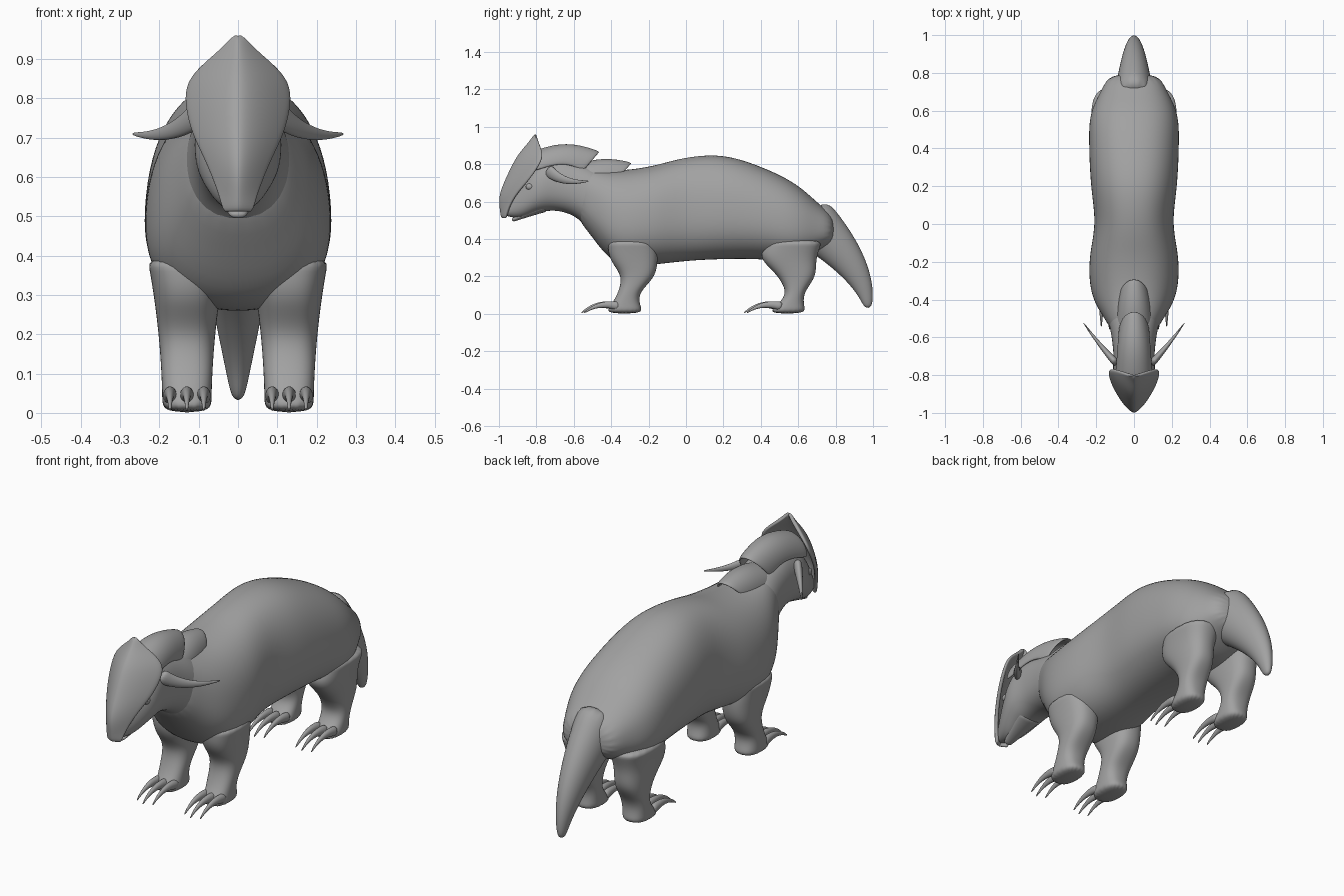
import bpy
import bmesh
from math import sin, cos, pi
from mathutils import Vector

cube = bpy.data.objects.get("Cube")
if cube:
    bpy.data.objects.remove(cube)

grey = bpy.data.materials.new("stone_grey")
grey.use_nodes = True
grey.diffuse_color = (0.36, 0.36, 0.36, 1)
shader = next(n for n in grey.node_tree.nodes if n.type == 'BSDF_PRINCIPLED')
shader.inputs["Base Color"].default_value = grey.diffuse_color


def curve(values, t):
    """Smooth curve through evenly spaced values, with t from 0 to 1."""
    last = len(values) - 1
    i = min(int(t * last), last - 1)
    f = t * last - i
    a, b, c, d = (values[min(max(i + k, 0), last)] for k in (-1, 0, 1, 2))
    slope_in, slope_out = (c - a) / 2, (d - b) / 2
    bend = 3 * (c - b) - 2 * slope_in - slope_out
    twist = slope_in + slope_out - 2 * (c - b)
    return b + f * (slope_in + f * (bend + f * twist))


def steps(count):
    return [i / count for i in range(count + 1)]


def skin(name, rows, closed=True, thickness=0):
    """Join rows of points into a smooth object; open rows make a shell."""
    bm = bmesh.new()
    verts = [[bm.verts.new(p) for p in row] for row in rows]
    size = len(rows[0])
    for low, high in zip(verts, verts[1:]):
        for i in range(size if closed else size - 1):
            j = (i + 1) % size
            bm.faces.new((low[i], low[j], high[j], high[i]))
    if closed:
        bm.faces.new(verts[0])
        bm.faces.new(verts[-1])
        bmesh.ops.recalc_face_normals(bm, faces=bm.faces)
    for face in bm.faces:
        face.smooth = True
    mesh = bpy.data.meshes.new(name)
    bm.to_mesh(mesh)
    bm.free()
    mesh.materials.append(grey)
    part = bpy.data.objects.new(name, mesh)
    bpy.context.collection.objects.link(part)
    if thickness:
        solid = part.modifiers.new("thickness", 'SOLIDIFY')
        solid.thickness = thickness
        solid.offset = -1
    smooth = part.modifiers.new("smooth", 'SUBSURF')
    smooth.levels = smooth.render_levels = 2


def ring(centre, side, up, count=20, power=2.0, low=1.0):
    """Superellipse section; low scales the half below the centre."""
    points = []
    for i in range(count):
        c, s = cos(2 * pi * i / count), sin(2 * pi * i / count)
        p = abs(c) ** (2 / power) * (1 if c > 0 else -1)
        q = abs(s) ** (2 / power) * (1 if s > 0 else -low)
        points.append(Vector(centre) + Vector(side) * p + Vector(up) * q)
    return points


def trunk(name, start, end, tops, bottoms, widths, middle):
    """Loft along y from evenly spaced top, bottom and half width curves."""
    rows = []
    for t in steps(16):
        top, bottom = curve(tops, t), curve(bottoms, t)
        z = bottom + (top - bottom) * middle
        rows.append(ring((0, start + (end - start) * t, z), (curve(widths, t), 0, 0),
                         (0, 0, top - z), power=2.3, low=middle / (1 - middle)))
    skin(name, rows)


def horn(name, start, bend, end, thick, thin, axis, wide):
    """Tapered curved tube, wide times as broad along the axis."""
    p, q, r = Vector(start), Vector(bend), Vector(end)
    rows = []
    for t in steps(7):
        along = (q - p).lerp(r - q, t)
        across = along.cross(Vector(axis)).normalized()
        side = across.cross(along).normalized()
        radius = thick + (thin - thick) * t
        rows.append(ring(p.lerp(q, t).lerp(q.lerp(r, t), t),
                         side * radius * wide, across * radius, 14))
    skin(name, rows)


def arched_plate(name, start, end, height, bulge, width):
    """Arched shell along y with a rounded, lifted rear rim."""
    rows = []
    for t in steps(6):
        row = []
        for u in steps(12):
            angle = (u - 0.5) * pi
            fall = 1 - cos(angle)
            row.append((width * (1 - t / 5) * sin(angle),
                        start + (end - start) * t - width * 0.9 * t * t * fall,
                        height + bulge * sin(pi * t) - width * 1.1 * fall))
        rows.append(row)
    skin(name, rows, False, 0.014)


# Body, then head with neck
trunk("body", -0.6, 0.8,
      (.8, .77, .79, .84, .85, .79, .69, .52),
      (.53, .28, .26, .28, .29, .29, .28, .38),
      (.1, .22, .24, .21, .23, .24, .23, .13), 0.42)
trunk("head", -0.99, -0.4,
      (.56, .7, .81, .84, .82, .79, .74),
      (.53, .51, .54, .55, .52, .44, .4),
      (.02, .07, .11, .11, .12, .14, .15), 0.48)
X, Z = (1, 0, 0), (0, 0, 1)
horn("lower_jaw", (0, -.93, .5), (0, -.85, .54), (0, -.75, .58), .01, .035, X, 2)
horn("tail", (0, .64, .52), (0, .96, .25), (0, .975, .03), .15, .02, X, 0.75)

# Face shield, swept up from snout to crest
rows = []
for t in steps(12):
    ridge = curve((-.99, -1, -.96, -.9, -.81), t)
    rim = curve((-.97, -.92, -.83, -.77, -.81), t)
    half = curve((.04, .08, .13, .13, .01), t)
    z = 0.51 + 0.455 * t
    rows.append([(half * u, ridge + (rim - ridge) * abs(u) ** 1.5, z)
                 for u in (2 * k - 1 for k in steps(12))])
skin("face_shield", rows, False, 0.018)

# Overlapping neck plates
arched_plate("front_neck_plate", -.82, -.46, .87, .04, 0.1)
arched_plate("rear_neck_plate", -.56, -.29, .81, .02, 0.1)

# Leg centres and half depths in y, evenly spaced from sole to shoulder or hip
LEGS = {
    "front": ((-.33, -.31, -.26, -.28, -.29), (.1, .06, .09, .13, .13)),
    "hind": ((.54, .58, .59, .55, .58), (.1, .05, .1, .15, .15)),
}
STANCE = 0.13

for side, s in (("left", 1), ("right", -1)):
    for kind, (centres, depths) in LEGS.items():
        leg = []
        for t in steps(10):
            width = 0.063 + 0.04 * t * t
            leg.append(ring((s * STANCE, curve(centres, t), 0.4 * t), (width, 0, 0),
                            (0, curve(depths, t), 0), power=2.5))
        skin(f"{side}_{kind}_leg", leg)
        # Three hooked claws per foot
        for label, place in (("inner", -1), ("middle", 0), ("outer", 1)):
            x = s * (STANCE + 0.043 * place)
            toe = centres[0] - 0.09 + 0.015 * abs(place)
            horn(f"{side}_{kind}_{label}_claw", (x, toe + .05, .04),
                 (x, toe - .06, .07), (x, toe - .14, .005), .025, .003, X, 0.8)
    # Swept leaf-shaped ear
    horn(f"{side}_ear", (s * .09, -.74, .77), (s * .17, -.66, .69),
         (s * .27, -.52, .71), .022, .002, Z, 1.7)
    # Eye
    skin(f"{side}_eye", [
        ring((s * .085, -.835 + .024 * cos(pi * a / 8), .68),
             (.014 * sin(pi * a / 8), 0, 0), (0, 0, .018 * sin(pi * a / 8)), 12)
        for a in range(1, 8)])
